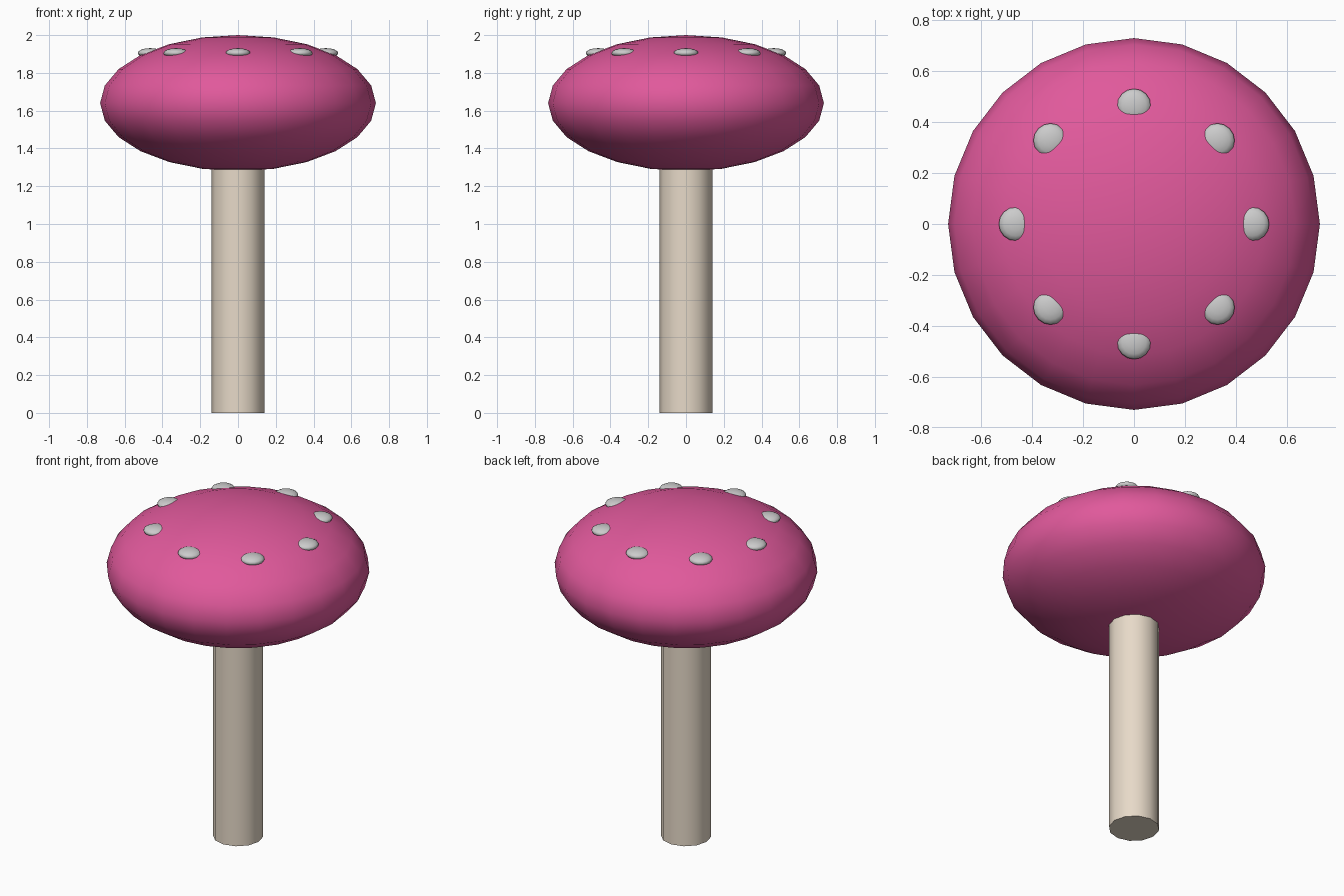
import bpy
from math import cos, sin, pi

if "Cube" in bpy.data.objects:
    bpy.data.objects.remove(bpy.data.objects["Cube"])


def paint(obj, name, rgb):
    mat = bpy.data.materials.new(name)
    mat.diffuse_color = (*rgb, 1)
    mat.use_nodes = True
    mat.node_tree.nodes["Principled BSDF"].inputs["Base Color"].default_value = mat.diffuse_color
    obj.data.materials.append(mat)


def ellipsoid(name, segments, rings, loc, scale):
    bpy.ops.mesh.primitive_uv_sphere_add(segments=segments, ring_count=rings, radius=1, location=loc)
    obj = bpy.context.object
    obj.name = name
    obj.scale = scale
    bpy.ops.object.transform_apply(location=False, rotation=False, scale=True)
    bpy.ops.object.shade_smooth()
    return obj


# Stem: twelve-sided column running a little way into the cap
STEM_TOP = 1.36
bpy.ops.mesh.primitive_cylinder_add(vertices=12, radius=0.14, depth=STEM_TOP, location=(0, 0, STEM_TOP / 2))
stem = bpy.context.object
stem.name = "stem"
bpy.ops.object.shade_smooth_by_angle(angle=pi / 4)
paint(stem, "cream", (0.80, 0.70, 0.58))

# Cap: flattened sphere
cap = ellipsoid("cap", 24, 12, (0, 0, 1.64), (0.73, 0.73, 0.36))
paint(cap, "pink", (0.75, 0.10, 0.33))

# Spots: ring of eight flat discs half sunk into the cap
for i in range(8):
    a = i * pi / 4
    ellipsoid(f"spot_{i + 1}", 16, 8, (0.464 * cos(a), 0.464 * sin(a), 1.905), (0.067, 0.067, 0.026))
